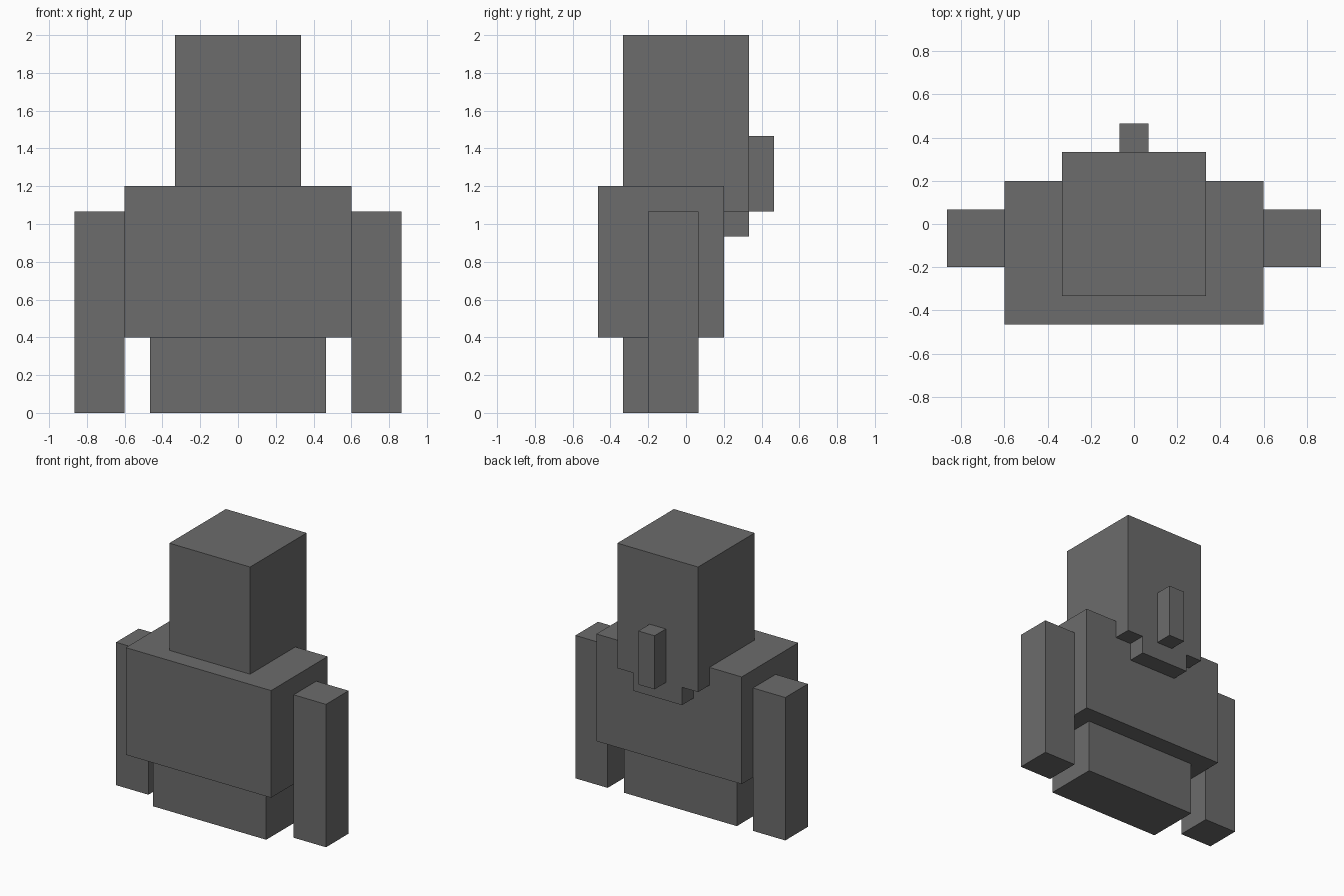
import bpy
import bmesh
from mathutils import Vector

cube = bpy.data.objects.get("Cube")
if cube:
    bpy.data.objects.remove(cube, do_unlink=True)

U = 2 / 30  # one block unit

# Single flat colour
grey = bpy.data.materials.new("plain_grey")
grey.use_nodes = True
colour = (0.15, 0.15, 0.15, 1.0)
grey.diffuse_color = colour
grey.node_tree.nodes["Principled BSDF"].inputs["Base Color"].default_value = colour


def box(name, low, high):
    """Flat-faced box between two corners given in block units."""
    low, high = Vector(low) * U, Vector(high) * U
    bm = bmesh.new()
    bmesh.ops.create_cube(bm, size=1)
    bmesh.ops.scale(bm, vec=high - low, verts=bm.verts)
    mesh = bpy.data.meshes.new(name)
    bm.to_mesh(mesh)
    bm.free()
    mesh.materials.append(grey)
    obj = bpy.data.objects.new(name, mesh)
    obj.location = (low + high) / 2
    bpy.context.collection.objects.link(obj)
    return obj


# Body
box("legs", (-7, -5, 0), (7, 1, 6))
box("torso", (-9, -7, 6), (9, 3, 18))

# Head, sunk into the torso, with jaw and nose at the back
box("head", (-5, -5, 16), (5, 5, 30))
box("jaw", (-3, -5, 14), (3, 5, 16))
box("nose", (-1, 5, 16), (1, 7, 22))

# Arms, mirrored across the body
for side, x in (("left", 11), ("right", -11)):
    box(side + "_arm", (x - 2, -3, 0), (x + 2, 1, 16))
